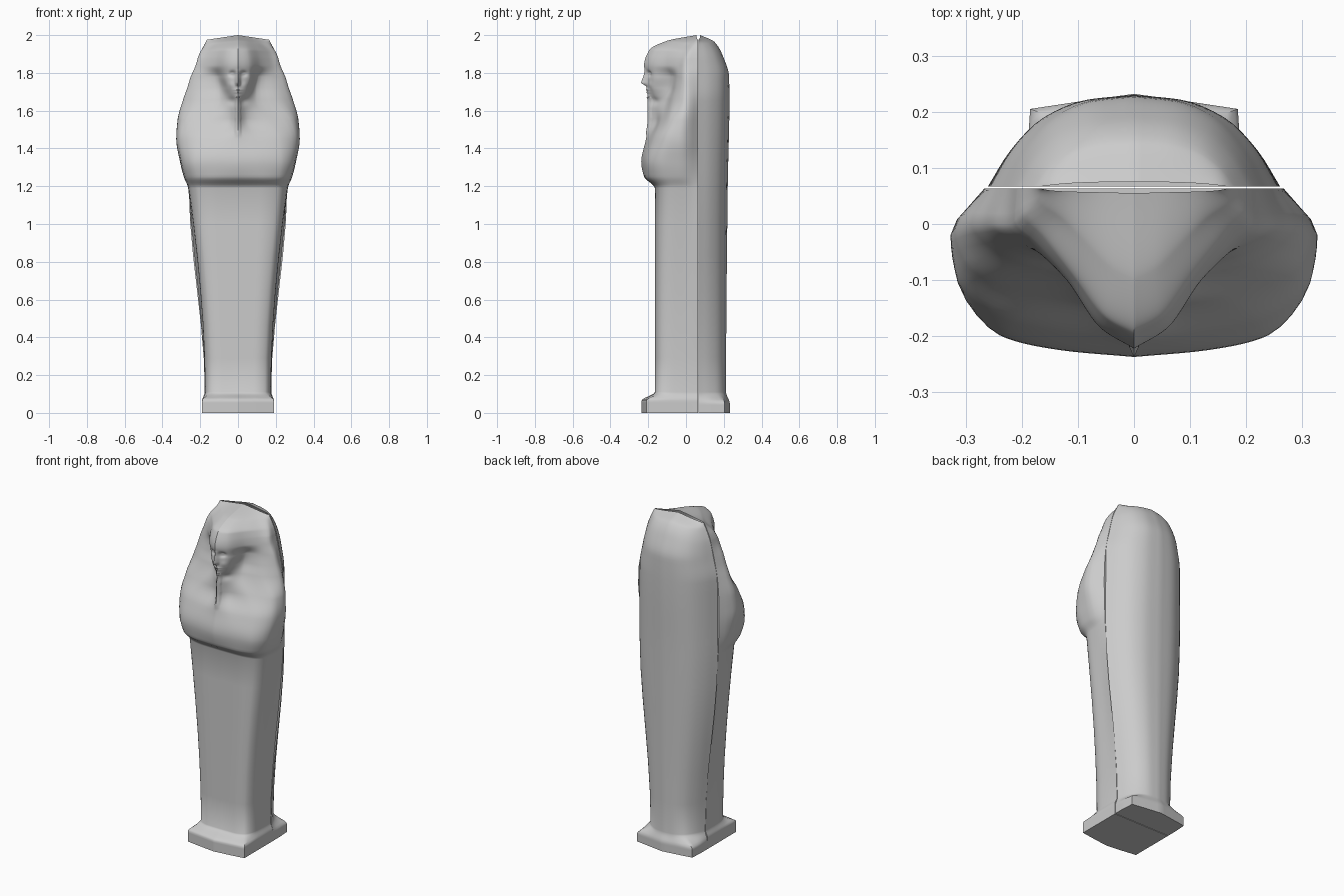
import bpy
import bmesh
from math import exp

cube = bpy.data.objects.get("Cube")
if cube:
    bpy.data.objects.remove(cube)

# Single stone colour
stone = bpy.data.materials.new("grey_stone")
stone.use_nodes = True
GREY = (0.6, 0.6, 0.6, 1)
stone.diffuse_color = GREY
stone.node_tree.nodes["Principled BSDF"].inputs["Base Color"].default_value = GREY

FRONT_SEAM, BACK_SEAM = 0.063, 0.067


def smooth(ts, vs, t):
    """Interpolate values without overshooting the keys."""
    last = len(ts) - 1
    i = max(k for k in range(last) if ts[k] <= t or k == 0)
    slope = [(vs[k + 1] - vs[k]) / (ts[k + 1] - ts[k]) for k in range(last)]

    def tangent(k):
        if k in (0, last):
            return slope[min(k, last - 1)]
        a, b = slope[k - 1], slope[k]
        return 2 * a * b / (a + b) if a * b > 0 else 0

    h = ts[i + 1] - ts[i]
    u = min(max((t - ts[i]) / h, 0), 1)
    blend = u * u * (3 - 2 * u)
    return (vs[i] * (1 - blend) + vs[i + 1] * blend
            + h * tangent(i) * u * (1 - u) ** 2
            - h * tangent(i + 1) * u * u * (1 - u))


# Half width of the joint between lid and coffin, by height
SEAM = [(0, .19), (.06, .19), (.11, .175), (1.19, .26), (1.45, .267), (1.6, .262),
        (1.72, .245), (1.83, .22), (1.93, .195), (1.97, .178), (2, .165)]


def seam_width(z):
    return smooth([k[0] for k in SEAM], [k[1] for k in SEAM], z)


# Lid sections: height, centre depth, then four points towards the joint
FOOT = [(-.235), (.1, -.223), (.19, -.21), (.19, -.1), (.19, 0)]
LID_BODY = [
    [0] + FOOT,
    [.065] + FOOT,
    [.11, -.165, (.09, -.163), (.15, -.14), (.173, -.08), (.176, 0)],
    [1.19, -.165, (.12, -.163), (.22, -.14), (.258, -.08), (.264, 0)],
    [1.25, -.222, (.12, -.215), (.23, -.185), (.28, -.11), (.287, -.02)],
    [1.33, -.237, (.13, -.225), (.24, -.198), (.3, -.12), (.307, -.02)],
    [1.45, -.212, (.09, -.198), (.23, -.17), (.315, -.1), (.327, -.02)],
]
LID_HEAD = [
    [1.55, -.198, (.05, -.155), (.17, -.13), (.295, -.08), (.32, -.01)],
    [1.66, -.2, (.035, -.165), (.1, -.1), (.22, -.065), (.29, 0)],
    [1.72, -.208, (.048, -.175), (.1, -.08), (.2, -.052), (.269, 0)],
    [1.78, -.21, (.06, -.175), (.11, -.075), (.19, -.042), (.25, 0)],
    [1.84, -.222, (.06, -.185), (.12, -.1), (.18, -.04), (.224, 0)],
    [1.92, -.195, (.05, -.168), (.11, -.09), (.165, -.02), (.2, .02)],
    [1.97, -.1, (.04, -.08), (.09, -.03), (.13, .01), (.17, .04)],
    [2, .055, (.04, .056), (.08, .057), (.12, .058), (.15, .06)],
]


def lid_keys():
    return [(s[0], [(0, s[1])] + s[2:] + [(seam_width(s[0]), FRONT_SEAM)])
            for s in LID_BODY + LID_HEAD]


# Coffin keys: height, depth of the back, following the joint width
BACK = [(.11, .212), (1.2, .221), (1.65, .23), (1.78, .228), (1.89, .195),
        (1.965, .15), (2, .075)]


def coffin_keys():
    foot = [(0, .232), (.1, .218), (.185, .205), (.19, .13), (.19, BACK_SEAM)]
    keys = [(0, foot), (.05, foot)]
    for z, back in BACK:
        w, d = seam_width(z), back - BACK_SEAM
        shape = [(0, 1), (.32, .95), (.62, .76), (.85, .4), (1, 0)]
        keys.append((z, [(w * a, BACK_SEAM + d * b) for a, b in shape]))
    return keys


def relief(x, z):
    """Face carving: positive values push forward."""
    def dab(cx, cz, sx, sz, depth):
        return depth * exp(-((abs(x) - cx) / sx) ** 2 - ((z - cz) / sz) ** 2)

    out = dab(.03, 1.795, .017, .014, -.014)       # eye sockets
    out += dab(.03, 1.794, .01, .005, .006)        # eyelids
    out += dab(.04, 1.735, .016, .02, .005)        # cheeks
    out += dab(0, 1.71, .02, .004, .005)           # upper lip
    out += dab(0, 1.697, .017, .004, .005)         # lower lip
    out += dab(0, 1.675, .018, .01, .004)          # chin
    out += dab(.03, 1.65, .025, .02, -.012)        # under the jaw
    rise = min((1.82 - z) / .07, (z - 1.728) / .018)
    out += .029 * max(0, min(1, rise)) * max(0, 1 - abs(x) / .017)   # nose
    if 1.48 < z < 1.67 and abs(x) < .015:
        out += .006                                # beard
    return out


def loft(name, keys, spans, steps, carve=None):
    """Skin mirrored horizontal sections into one closed half of the case."""
    heights = [k[0] for k in keys]
    levels = []
    for i in range(len(keys) - 1):
        n = steps(heights[i])
        levels += [heights[i] + (heights[i + 1] - heights[i]) * k / n for k in range(n)]
    levels.append(heights[-1])
    places = [i + k / n for i, n in enumerate(spans) for k in range(n)] + [len(spans)]

    bm = bmesh.new()
    rows = []
    for z in levels:
        pts = [[smooth(heights, [k[1][c][a] for k in keys], z) for a in (0, 1)]
               for c in range(len(spans) + 1)]
        half = []
        for t in places:
            if z < .09:   # straight-sided foot
                c = min(int(t), len(spans) - 1)
                x, y = [pts[c][a] + (pts[c + 1][a] - pts[c][a]) * (t - c) for a in (0, 1)]
            else:
                x, y = [smooth(range(len(pts)), [p[a] for p in pts], t) for a in (0, 1)]
            if carve and z > 1.4:
                y -= carve(x, z)
            # The crown falls away to both sides
            drop = .15 * x * max(0, (z - 1.88) / .12)
            half.append((x, y, z - drop))
        full = [(-x, y, h) for x, y, h in reversed(half)] + half[1:]
        rows.append([bm.verts.new(p) for p in full])

    for low, high in zip(rows, rows[1:]):
        for i in range(len(low) - 1):
            bm.faces.new((low[i], low[i + 1], high[i + 1], high[i]))
    bm.faces.new(rows[0])                                  # sole
    rim = [r[0] for r in rows] + [r[-1] for r in reversed(rows)]
    bm.faces.new(rim)                                      # joint face
    bmesh.ops.recalc_face_normals(bm, faces=bm.faces)

    mesh = bpy.data.meshes.new(name)
    bm.to_mesh(mesh)
    bm.free()
    mesh.materials.append(stone)
    obj = bpy.data.objects.new(name, mesh)
    bpy.context.collection.objects.link(obj)
    bpy.ops.object.select_all(action="DESELECT")
    obj.select_set(True)
    bpy.context.view_layer.objects.active = obj
    bpy.ops.object.shade_smooth_by_angle(angle=.7)
    return obj


# Front half with face, shoulders and foot; plain back half
loft("coffin_lid", lid_keys(), (12, 7, 4, 4, 3), lambda z: 14 if z > 1.5 else 6, relief)
loft("coffin_base", coffin_keys(), (4, 4, 4, 4), lambda z: 6)
